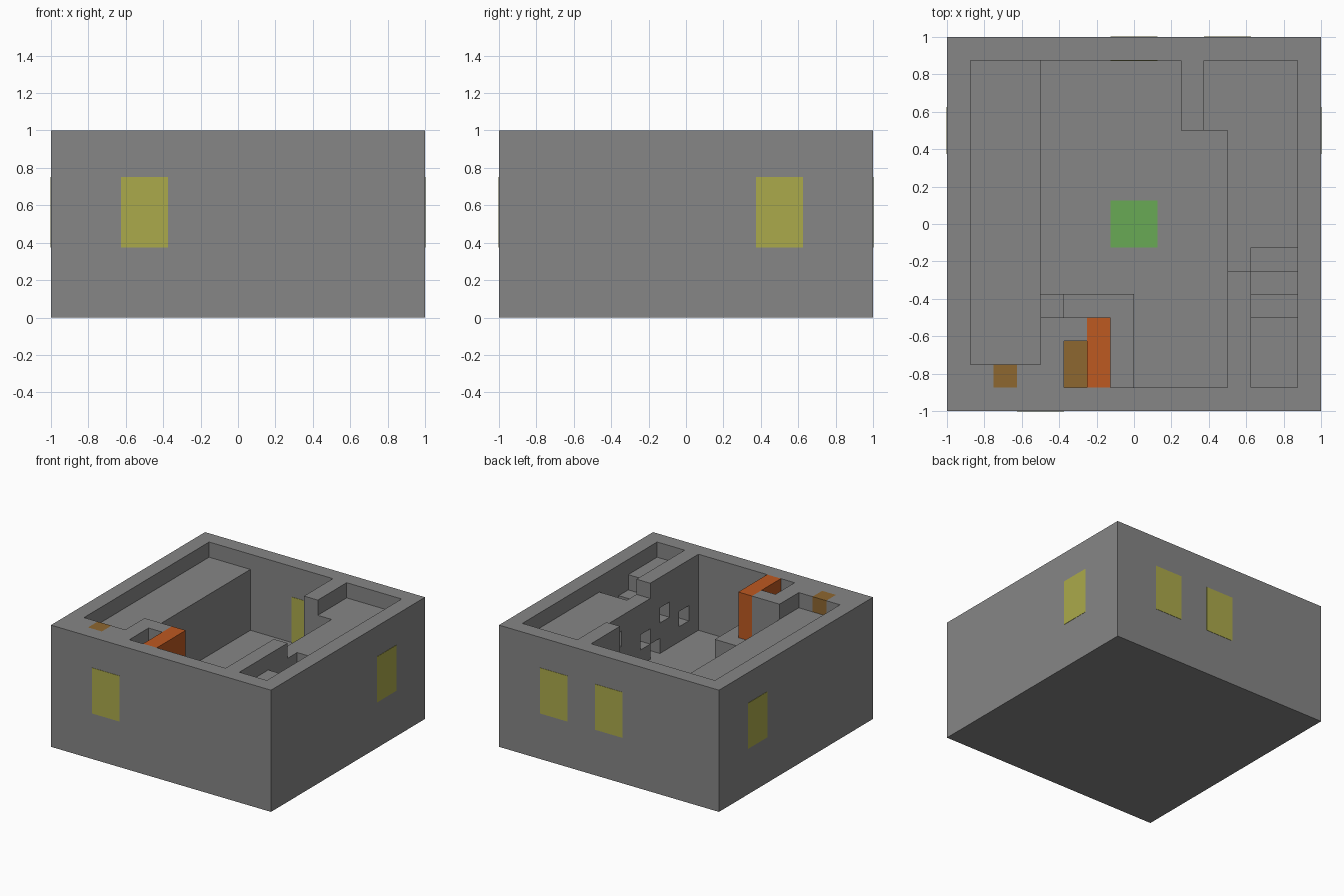
import bpy

CELL = 0.125  # the whole model sits on a 16 x 16 x 8 cell grid

old = bpy.data.objects.get("Cube")
if old:
    bpy.data.objects.remove(old, do_unlink=True)


def material(name, rgb):
    mat = bpy.data.materials.new(name)
    mat.use_nodes = True
    color = (*rgb, 1)
    mat.diffuse_color = color
    node = next(n for n in mat.node_tree.nodes if n.type == 'BSDF_PRINCIPLED')
    node.inputs["Base Color"].default_value = color
    return mat


stone = material("stone grey", (0.24, 0.24, 0.24))
glass = material("window yellow", (0.41, 0.40, 0.07))
orange = material("orange", (0.51, 0.10, 0.015))
brown = material("wood brown", (0.27, 0.135, 0.03))
green = material("green", (0.14, 0.40, 0.09))


def box(name, x, y, z, mat=stone):
    """Box from (low, high) cell ranges on each axis."""
    bpy.ops.mesh.primitive_cube_add(size=1)
    ob = bpy.context.object
    ob.name = name
    for v in ob.data.vertices:
        v.co = [(r[0] if c < 0 else r[1]) * CELL for c, r in zip(v.co, (x, y, z))]
    ob.data.materials.append(mat)
    return ob


# Foundation, whose top is the room floor, and outer walls
FLOOR, LEDGE, TOP = 3, 7, 8
full = (FLOOR, TOP)
box("foundation", (-8, 8), (-8, 8), (0, FLOOR))
box("front_wall", (-8, 8), (-8, -7), full)
box("back_wall", (-8, 8), (7, 8), full)
box("left_side_wall", (7, 8), (-7, 7), full)
box("right_side_wall", (-8, -7), (-7, 7), full)

# Long ledge with its front corner and wooden hatch
box("long_ledge", (-7, -4), (-7, 7), (FLOOR, LEDGE))
box("corner_outer", (-7, -6), (-7, -6), (LEDGE, TOP))
box("corner_inner", (-5, -4), (-7, -6), (LEDGE, TOP))
box("hatch", (-6, -5), (-7, -6), (LEDGE, TOP), brown)

# Shaft by the front wall, with the orange panel and wooden base
box("shaft_side", (-4, -3), (-7, -4), full)
box("shaft_back", (-3, -2), (-5, -4), full)
box("shaft_base", (-3, -2), (-7, -5), (FLOOR, 5), brown)
box("orange_panel", (-2, -1), (-7, -4), (5, TOP), orange)

# Low platform with one raised step
box("platform", (-2, 0), (-7, -3), (FLOOR, 5))
box("platform_end", (-3, -2), (-4, -3), (FLOOR, 5))
box("platform_step", (-4, -3), (-4, -3), (FLOOR, 6))

# Opposite ledge, with a dividing pillar at the back
box("wide_ledge", (5, 7), (-1, 7), (FLOOR, LEDGE))
box("back_ledge", (3, 5), (4, 7), (FLOOR, LEDGE))
box("pillar", (2, 3), (4, 7), full)
ledge_face = box("ledge_face", (4, 5), (-2, 4), (FLOOR, LEDGE))
partition = box("partition", (4, 5), (-7, -2), full)

# Stairs behind the partition
box("stair_landing", (5, 7), (-7, -4), (FLOOR, LEDGE))
for i in range(3):
    box(f"stair_{i + 1}", (5, 7), (i - 4, i - 3), (FLOOR, 6 - i))

# Square openings in the partition and ledge face
openings = [(partition, -4, 5), (partition, -6, 4), (partition, -3, 3),
            (ledge_face, -2, 4), (ledge_face, 1, 5)]
for wall, y, z in openings:
    low_y = y - 0.2 if y == -2 else y
    low_z = z - 0.2 if z == FLOOR else z
    cutter = box("opening_cutter", (3.5, 5.5), (low_y, y + 1), (low_z, z + 1))
    cutter.hide_render = True
    cutter.hide_set(True)
    mod = wall.modifiers.new("opening", 'BOOLEAN')
    mod.operation = 'DIFFERENCE'
    mod.solver = 'EXACT'
    mod.object = cutter

# Window panes and floor plate, set just proud of the surface
T = 0.02
sill = (3, 6)
box("front_window", (-5, -3), (-8 - T, -8 + T), sill, glass)
box("left_side_window", (8 - T, 8 + T), (3, 5), sill, glass)
box("right_side_window", (-8 - T, -8 + T), (3, 5), sill, glass)
box("back_window_outer", (3, 5), (8 - T, 8 + T), sill, glass)
box("back_window_middle", (-1, 1), (8 - T, 8 + T), sill, glass)
box("back_window_inside", (-1, 1), (7 - T, 7 + T), sill, glass)
box("green_floor_plate", (-1, 1), (-1, 1), (FLOOR - T, FLOOR + T), green)
